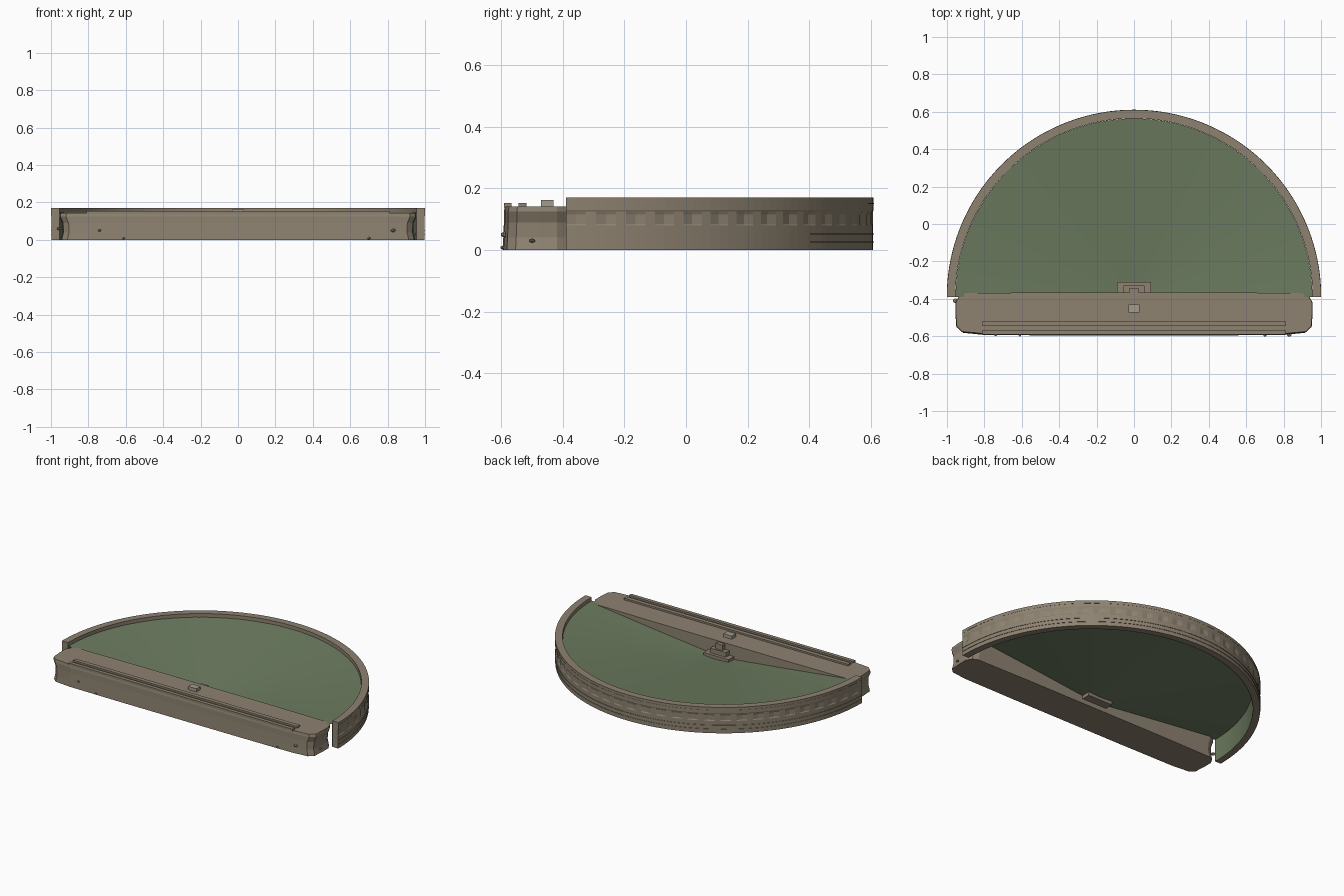
import bpy, bmesh
from math import pi, sin, cos

if "Cube" in bpy.data.objects:
    bpy.data.objects.remove(bpy.data.objects["Cube"])

CY = -0.39          # centre of the half circle
N = 96              # segments round the half circle


def material(name, rgb):
    m = bpy.data.materials.new(name)
    m.diffuse_color = (*rgb, 1)
    m.use_nodes = True
    m.node_tree.nodes["Principled BSDF"].inputs["Base Color"].default_value = m.diffuse_color
    return m


STONE = material("stone", (0.27, 0.225, 0.165))
PALE = material("pale_stone", (0.36, 0.33, 0.27))
GRASS = material("grass", (0.15, 0.20, 0.115))


def finish(name, bm, mat, smooth=False):
    bmesh.ops.recalc_face_normals(bm, faces=bm.faces[:])
    me = bpy.data.meshes.new(name)
    bm.to_mesh(me)
    bm.free()
    me.materials.append(mat)
    ob = bpy.data.objects.new(name, me)
    bpy.context.collection.objects.link(ob)
    if smooth:
        me.shade_smooth()
    return ob


def box(name, x0, x1, y0, y1, z0, z1, mat=STONE):
    bm = bmesh.new()
    bmesh.ops.create_cube(bm, size=1)
    for v in bm.verts:
        v.co = ((x0 + x1) / 2 + v.co.x * (x1 - x0),
                (y0 + y1) / 2 + v.co.y * (y1 - y0),
                (z0 + z1) / 2 + v.co.z * (z1 - z0))
    return finish(name, bm, mat)


def polar(r, i, z):
    a = pi * i / N
    return (r * cos(a), CY + r * sin(a), z)


def loft(bm, loops, closed=True):
    rows = [[bm.verts.new(p) for p in lp] for lp in loops]
    n = len(rows[0])
    for a, b in zip(rows, rows[1:]):
        for i in range(n if closed else n - 1):
            j = (i + 1) % n
            bm.faces.new((a[i], a[j], b[j], b[i]))
    return rows


# curved wall: cross-section swept round the half circle, with a niche band
def wall_section(i):
    niche = 0.006 if i % 3 == 1 else 0.0
    profile = [(0.955, 0), (0.998, 0), (0.998, 0.08), (0.998 - niche, 0.085),
               (0.998 - niche, 0.115), (0.998, 0.125), (1.0, 0.13),
               (1.0, 0.17), (0.955, 0.17)]
    return [polar(r, i, z) for r, z in profile]


bm = bmesh.new()
rows = loft(bm, [wall_section(i) for i in range(N + 1)])
bm.faces.new(rows[0])
bm.faces.new(rows[-1])
finish("curved_wall", bm, STONE)

# thin courses on the outside of the wall
for k, z in enumerate((0.025, 0.05, 0.15)):
    bm = bmesh.new()
    loft(bm, [[polar(r, i, zz) for i in range(N + 1)]
              for r, zz in ((0.997, z), (1.001, z), (1.001, z + 0.003), (0.997, z + 0.003))],
         closed=False)
    finish(f"wall_course_{k}", bm, STONE)

# green lining of the wall and the shallow sloping lawn
bm = bmesh.new()
loft(bm, [[polar(0.953, i, z) for i in range(N + 1)] for z in (0, 0.147)], closed=False)
finish("wall_lining", bm, GRASS, True)

bm = bmesh.new()
rows = loft(bm, [[polar(0.954 * t, i, 0.04 + 0.107 * t) for i in range(N + 1)]
                 for t in (0.05, 0.35, 0.7, 1.0)], closed=False)
apex = bm.verts.new((0, CY, 0.04))
for a, b in zip(rows[0], rows[0][1:]):
    bm.faces.new((apex, a, b))
finish("sloping_lawn", bm, GRASS, True)

# front block: rounded outline with pinched, rock-like ends
half = [(0.0, -0.592), (0.40, -0.592), (0.80, -0.589), (0.92, -0.578), (0.95, -0.55),
        (0.955, -0.48), (0.955, -0.42), (0.935, -0.385), (0.90, -0.37), (0.5, -0.366),
        (0.0, -0.366)]
outline = half + [(-x, y) for x, y in half[-2:0:-1]]


def block_loop(z, pinch, grow):
    pts = []
    for x, y in outline:
        end = 1 if abs(x) > 0.85 else 0
        pts.append((x * (1 - pinch * end),
                    y - (grow if y < -0.5 else 0), z))
    return pts


bm = bmesh.new()
rows = loft(bm, [block_loop(0, 0.008, 0.004), block_loop(0.04, 0.018, 0.002),
                 block_loop(0.09, 0.016, 0), block_loop(0.125, 0.0, 0),
                 block_loop(0.142, 0.003, -0.003)])
bm.faces.new(rows[0])
bm.faces.new(rows[-1])
finish("front_block", bm, STONE)

# rails and small box on top of the block
box("rear_rail", -0.81, 0.81, -0.545, -0.518, 0.138, 0.153)
box("front_rail", -0.81, 0.81, -0.592, -0.568, 0.138, 0.153)
box("top_box", -0.03, 0.03, -0.472, -0.43, 0.138, 0.163, PALE)

# stepped pedestal behind the block
for k, (w, y1, z0, z1) in enumerate([(0.09, -0.31, 0.03, 0.07),
                                     (0.057, -0.33, 0.07, 0.10),
                                     (0.025, -0.342, 0.10, 0.135)]):
    box(f"pedestal_step_{k}", -w, w, -0.372, y1, z0, z1)

# small stones stuck to the block
for k, (x, y, z, r) in enumerate([(0.83, -0.59, 0.05, 0.014), (-0.74, -0.59, 0.05, 0.010),
                                  (-0.61, -0.594, 0.008, 0.008), (0.70, -0.594, 0.008, 0.010),
                                  (-0.955, -0.41, 0.06, 0.014), (0.945, -0.50, 0.03, 0.010)]):
    bm = bmesh.new()
    bmesh.ops.create_icosphere(bm, subdivisions=1, radius=r)
    bmesh.ops.scale(bm, vec=(1.0, 1.0, 0.7), verts=bm.verts)
    bmesh.ops.translate(bm, vec=(x, y, z), verts=bm.verts)
    finish(f"stone_{k}", bm, STONE)
